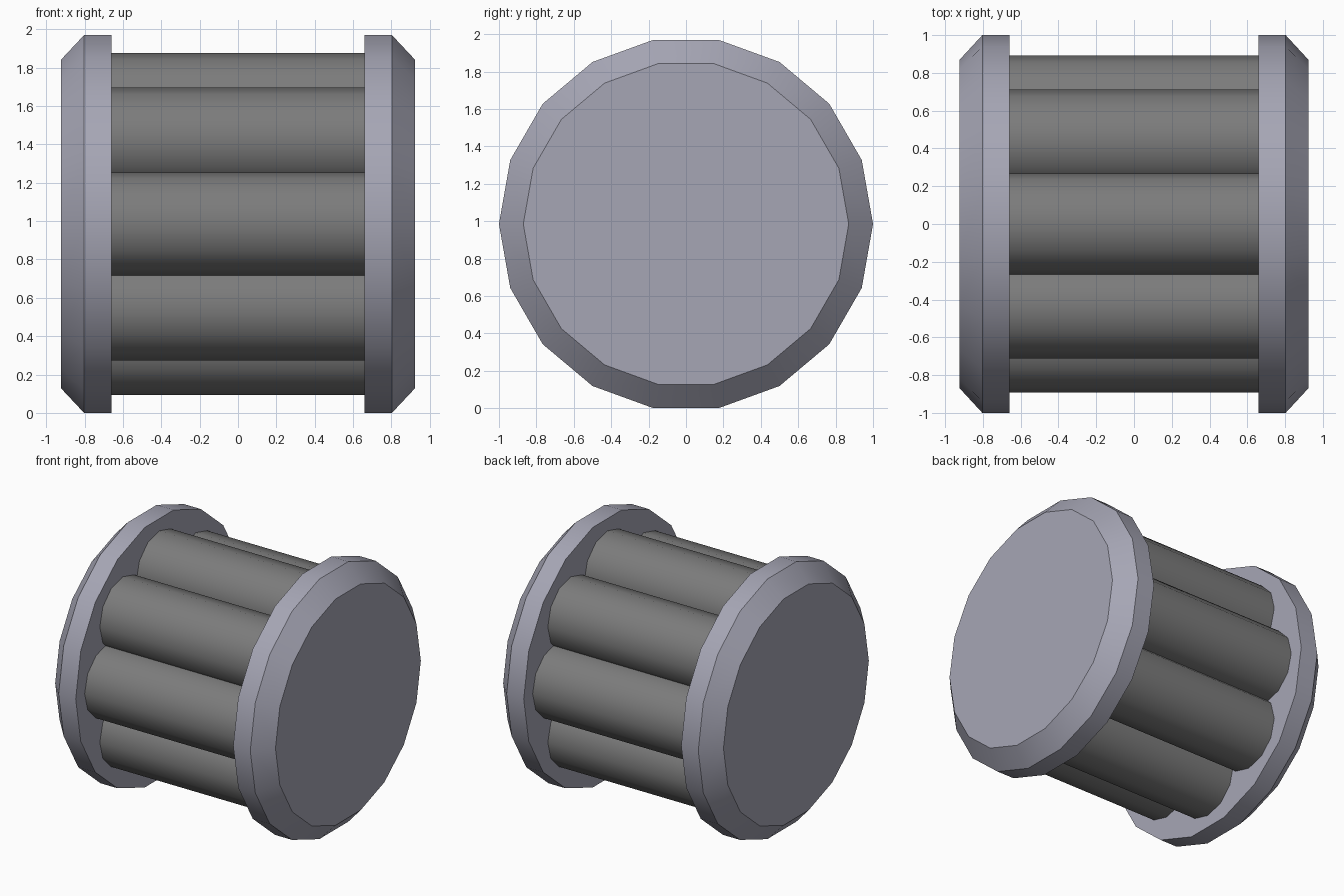
import bpy, bmesh
from math import cos, sin, pi, radians

if "Cube" in bpy.data.objects:
    bpy.data.objects.remove(bpy.data.objects["Cube"])

AXIS_Z = 0.985


def material(name, color):
    m = bpy.data.materials.new(name)
    m.diffuse_color = color
    m.use_nodes = True
    m.node_tree.nodes["Principled BSDF"].inputs["Base Color"].default_value = m.diffuse_color
    return m


def lathe_x(name, profile, sides, y, z, mat):
    """Closed solid around an x-parallel axis; profile is a list of (x, radius)."""
    bm = bmesh.new()
    rings = [[bm.verts.new((x, y + r * cos(2 * pi * i / sides), z + r * sin(2 * pi * i / sides)))
              for i in range(sides)] for x, r in profile]
    for a, b in zip(rings, rings[1:]):
        for i in range(sides):
            j = (i + 1) % sides
            bm.faces.new((a[i], a[j], b[j], b[i]))
    bm.faces.new(rings[0])
    bm.faces.new(rings[-1])
    bmesh.ops.recalc_face_normals(bm, faces=bm.faces)
    mesh = bpy.data.meshes.new(name)
    bm.to_mesh(mesh)
    bm.free()
    obj = bpy.data.objects.new(name, mesh)
    bpy.context.collection.objects.link(obj)
    mesh.materials.append(mat)
    bpy.ops.object.select_all(action='DESELECT')
    obj.select_set(True)
    bpy.context.view_layer.objects.active = obj
    bpy.ops.object.shade_smooth_by_angle(angle=radians(35))
    return obj


cap_mat = material("cap_metal", (0.38, 0.38, 0.46, 1))
rod_mat = material("rod_dark", (0.2, 0.2, 0.2, 1))

# Chamfered end caps
for name, s in (("left_cap", -1), ("right_cap", 1)):
    lathe_x(name, [(s * 0.66, 1.0), (s * 0.803, 1.0), (s * 0.923, 0.87)], 18, 0, AXIS_Z, cap_mat)

# Ring of eight overlapping rods between the caps
for k in range(8):
    a = k * pi / 4
    lathe_x(f"rod_{k + 1}", [(-0.66, 0.274), (0.66, 0.274)], 12,
            0.619 * cos(a), AXIS_Z + 0.619 * sin(a), rod_mat)
